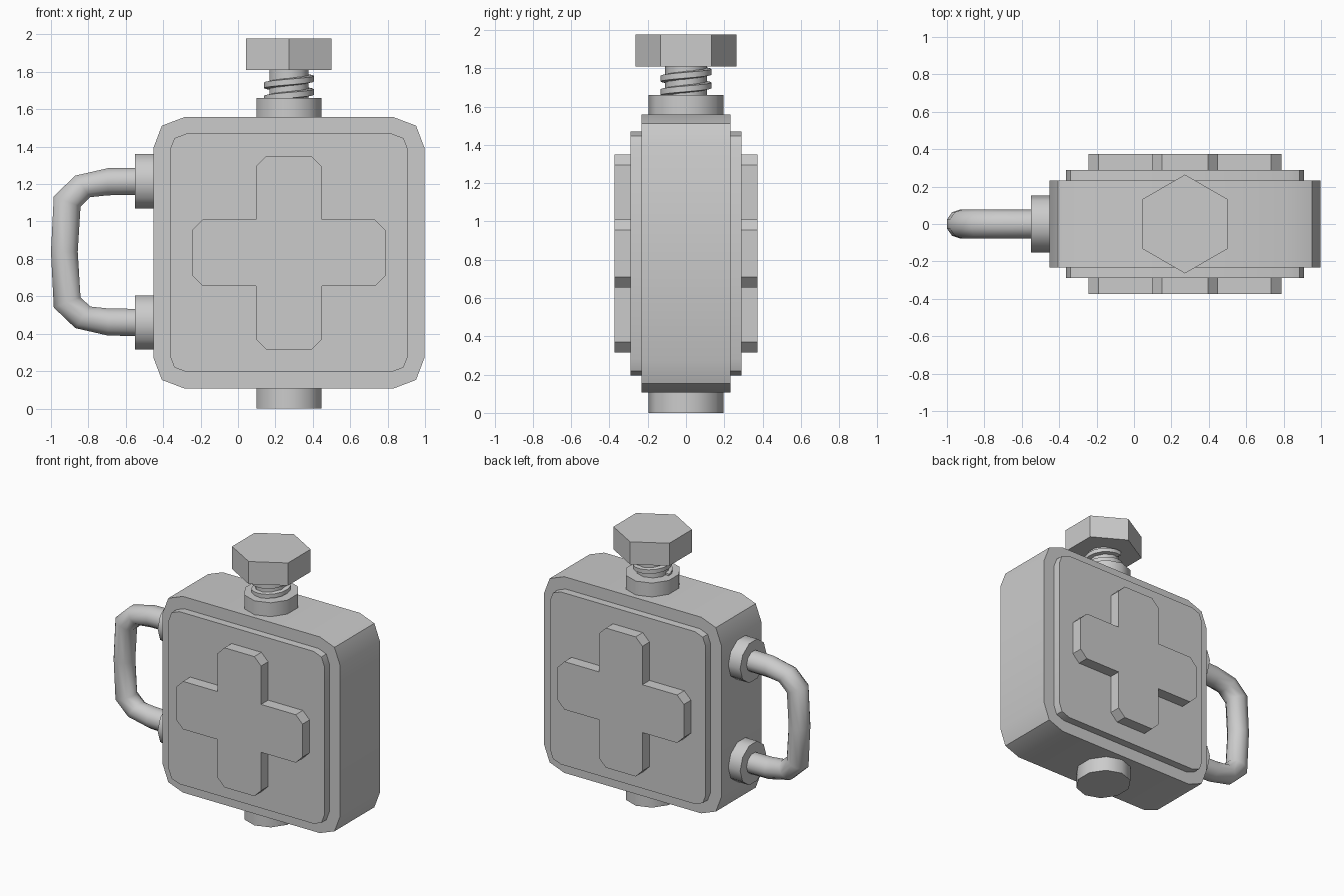
import bpy, bmesh
from math import sin, cos, pi, radians

if "Cube" in bpy.data.objects:
    bpy.data.objects.remove(bpy.data.objects["Cube"])

CX, CZ = 0.2725, 0.8325      # centre of the flask body
HANDLE_Z = 0.8375            # mirror height of the handle


def make_object(name, bm, smooth=None, mirror=False):
    bmesh.ops.recalc_face_normals(bm, faces=bm.faces)
    mesh = bpy.data.meshes.new(name)
    bm.to_mesh(mesh)
    bm.free()
    ob = bpy.data.objects.new(name, mesh)
    bpy.context.collection.objects.link(ob)
    if mirror:
        ob.modifiers.new("mirror", 'MIRROR').use_axis = (False, True, False)
    if smooth:
        bpy.ops.object.select_all(action='DESELECT')
        ob.select_set(True)
        bpy.context.view_layer.objects.active = ob
        bpy.ops.object.shade_smooth_by_angle(angle=radians(smooth))
    return ob


def skin(name, rings, smooth=None, mirror=False):
    """Bridge equal rings of points and cap both ends."""
    bm = bmesh.new()
    loops = [[bm.verts.new(p) for p in ring] for ring in rings]
    n = len(loops[0])
    for a, b in zip(loops, loops[1:]):
        for i in range(n):
            bm.faces.new((a[i], a[(i + 1) % n], b[(i + 1) % n], b[i]))
    bm.faces.new(loops[0])
    bm.faces.new(loops[-1])
    return make_object(name, bm, smooth, mirror)


def plate(name, outline, y0, y1, smooth=None, mirror=False):
    return skin(name, [[(CX + x, y, CZ + z) for x, z in outline] for y in (y0, y1)],
                smooth, mirror)


def four_fold(points):
    """Repeat a quarter outline by 90 degree turns."""
    out = []
    for _ in range(4):
        out += points
        points = [(-z, x) for x, z in points]
    return out


def rounded_square(h, r):
    k = 0.275 * r
    return four_fold([(h, h - r), (h - k, h - k), (h - r, h)])


def polygon(n, ru, rv):
    """Regular polygon with a corner on the second axis."""
    return [(ru * sin(2 * pi * i / n), rv * cos(2 * pi * i / n)) for i in range(n)]


def upright(name, n, rx, ry, z0, z1, smooth=None):
    return skin(name, [[(CX + x, y, z) for x, y in polygon(n, rx, ry)] for z in (z0, z1)], smooth)


# Body, raised panels and crosses on both faces
plate("body", rounded_square(0.725, 0.165), -0.233, 0.233, 30)
plate("panels", rounded_square(0.637, 0.088), -0.29, -0.225, 30, True)
L, W, C = 0.516, 0.177, 0.055
cross = four_fold([(L, -W + C), (L, W - C), (L - C, W), (W, W), (W, L - C)])
cross = four_fold([(L - C, -W), (L, -W + C), (L, W - C), (L - C, W), (W, W)])
plate("crosses", cross, -0.373, -0.28, None, True)

# Foot, neck, screw shaft and hexagonal cap
upright("foot", 10, 0.183, 0.196, 0, 0.12, 40)
upright("neck", 10, 0.183, 0.196, 1.545, 1.66, 40)
upright("screw_shaft", 10, 0.11, 0.11, 1.65, 1.82, 40)
upright("cap", 6, 0.264, 0.264, 1.81, 1.977)

# Screw thread: a rectangular section swept along a helix
STEPS, PITCH = 16, 0.071
rings = []
for i in range(-24, 6):
    t = i / STEPS
    zc = 1.7635 + PITCH * t
    c, s = cos(2 * pi * t), sin(2 * pi * t)
    rings.append([(CX + r * c, r * s, zc + dz) for r, dz in
                  ((0.098, -0.022), (0.134, -0.015), (0.134, 0.015), (0.098, 0.022))])
skin("screw_thread", rings, 30)

# Handle tube: outer and inner points of the upper half, mirrored below
upper = [((-0.50, 1.288), (-0.50, 1.143)), ((-0.695, 1.285), (-0.695, 1.14)),
         ((-0.87, 1.245), (-0.79, 1.13)), ((-0.985, 1.135), (-0.842, 1.08))]
middle = [((-1.0, HANDLE_Z), (-0.857, HANDLE_Z))]
lower = [tuple((x, 2 * HANDLE_Z - z) for x, z in pair) for pair in reversed(upper)]
rings = []
for (ox, oz), (ix, iz) in upper + middle + lower:
    ring = []
    for u, v in polygon(10, 0.5 / cos(pi / 10), 0.078):
        ring.append(((ox + ix) / 2 + u * (ox - ix), v, (oz + iz) / 2 + u * (oz - iz)))
    rings.append(ring)
skin("handle", rings, 40)

# Handle mounting flanges
for label, side in (("upper", 1), ("lower", -1)):
    zc = HANDLE_Z + side * 0.3775
    skin(label + "_handle_flange",
         [[(x, y, zc + z) for z, y in polygon(10, 0.153, 0.153)] for x in (-0.55, -0.445)], 40)
